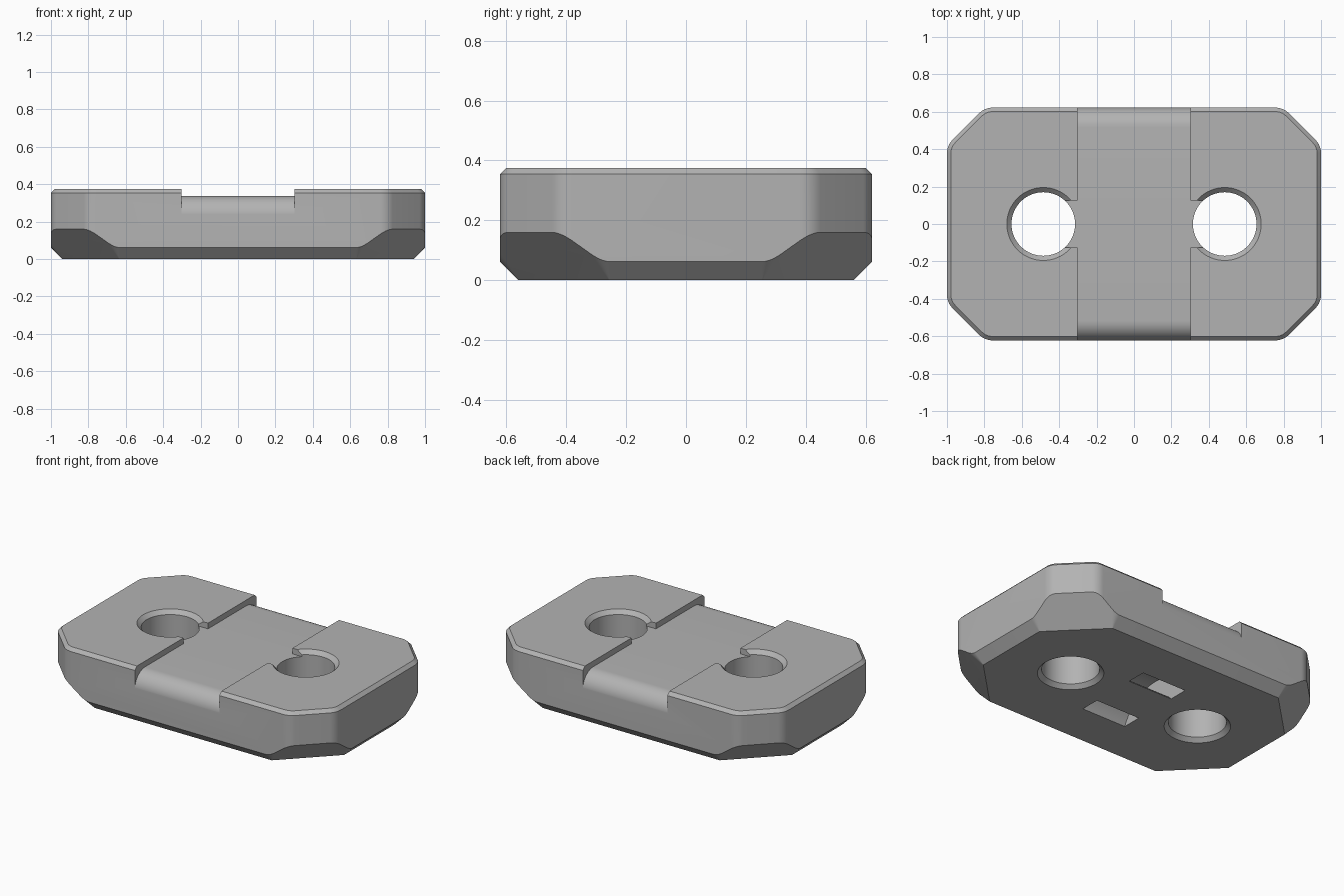
import bpy, bmesh
from math import sin, cos, pi, sqrt, radians

if "Cube" in bpy.data.objects:
    bpy.data.objects.remove(bpy.data.objects["Cube"])

HX, HY, TOP, FLOOR = 1.0, 0.622, 0.375, 0.338

grey = bpy.data.materials.new("plain_grey")
grey.use_nodes = True
colour = (0.45, 0.45, 0.45, 1)
grey.diffuse_color = colour
grey.node_tree.nodes["Principled BSDF"].inputs["Base Color"].default_value = colour


def loft(name, rings):
    """Closed solid through rings of equal point count."""
    bm = bmesh.new()
    loops = [[bm.verts.new(p) for p in ring] for ring in rings]
    n = len(loops[0])
    for a, b in zip(loops, loops[1:]):
        for i in range(n):
            j = (i + 1) % n
            bm.faces.new((a[i], a[j], b[j], b[i]))
    bm.faces.new(loops[0][::-1])
    bm.faces.new(loops[-1])
    bmesh.ops.recalc_face_normals(bm, faces=bm.faces)
    mesh = bpy.data.meshes.new(name)
    bm.to_mesh(mesh)
    bm.free()
    mesh.materials.append(grey)
    ob = bpy.data.objects.new(name, mesh)
    bpy.context.collection.objects.link(ob)
    return ob


def octagon(hx, hy, diag, r, grow, z, steps=8):
    """Rectangle with cut, rounded corners; grow offsets the outline."""
    k = diag - r * sqrt(2)
    hx, hy = hx - r, hy - r
    quarter = []
    for (cx, cy), start in (((hx, k - hx), 0), ((k - hy, hy), pi / 4)):
        for i in range(steps + 1):
            a = start + i * pi / 4 / steps
            quarter.append((cx + (r + grow) * cos(a), cy + (r + grow) * sin(a)))
    pts = []
    for sx, sy in ((1, 1), (-1, 1), (-1, -1), (1, -1)):
        part = quarter if sx * sy > 0 else quarter[::-1]
        pts += [(sx * x, sy * y, z) for x, y in part]
    return pts


def extrude_x(name, profile, x0, x1):
    return loft(name, [[(x, y, z) for y, z in profile] for x in (x0, x1)])


def combine(target, other, operation):
    mod = target.modifiers.new(operation, "BOOLEAN")
    mod.operation, mod.solver, mod.object = operation, "EXACT", other
    bpy.ops.object.select_all(action="DESELECT")
    bpy.context.view_layer.objects.active = target
    target.select_set(True)
    bpy.ops.object.modifier_apply(modifier=mod.name)
    bpy.data.objects.remove(other)


# Block with a bevelled top rim
body = loft("mounting_block", [octagon(HX, HY, 1.42, 0.1, g, z)
            for g, z in ((0, -0.1), (0, TOP - 0.021), (-0.021, TOP))])

# Flared solid that trims the underside to sloping edges
flare = loft("underside_flare", [octagon(0.938, 0.56, 1.194, 0.005, z, z)
             for z in (0, 0.5)])
combine(body, flare, "INTERSECT")

# Cross channel with rounded front and back lips
R = 0.105
edge = HY + 0.0005
lip = [(edge - R + R * cos(i * pi / 24), FLOOR - R + R * sin(i * pi / 24))
       for i in range(13)]
half = [(0.8, 0.8), (0.8, FLOOR - R)] + lip
profile = half + [(-y, z) for y, z in half[::-1]]
combine(body, extrude_x("channel_cutter", profile, -0.302, 0.302), "DIFFERENCE")

# Bolt holes with bevelled rims, each open to the channel
for s in (-1, 1):
    hole = loft("hole_cutter", [
        [(s * 0.485 + r * cos(i * pi / 32), r * sin(i * pi / 32), z) for i in range(64)]
        for r, z in ((0.295, -0.1), (0.17, 0.025), (0.17, TOP - 0.025), (0.295, TOP + 0.1))])
    combine(body, hole, "DIFFERENCE")
    notch = [(-0.125, FLOOR), (0.125, FLOOR), (0.125, 0.6), (-0.125, 0.6)]
    combine(body, extrude_x("notch_cutter", notch, s * 0.25, s * 0.45), "DIFFERENCE")

# Curved strap passage joining the two slots underneath
angles = [i * pi / 32 for i in range(33)]
arch = [(0.3 * cos(a), -0.12 + 0.3 * sin(a)) for a in angles]
arch += [(0.19 * cos(a), -0.12 + 0.19 * sin(a)) for a in angles[::-1]]
combine(body, extrude_x("strap_cutter", arch, -0.16, 0.16), "DIFFERENCE")

bpy.context.view_layer.objects.active = body
body.select_set(True)
bpy.ops.object.shade_smooth_by_angle(angle=radians(25))
